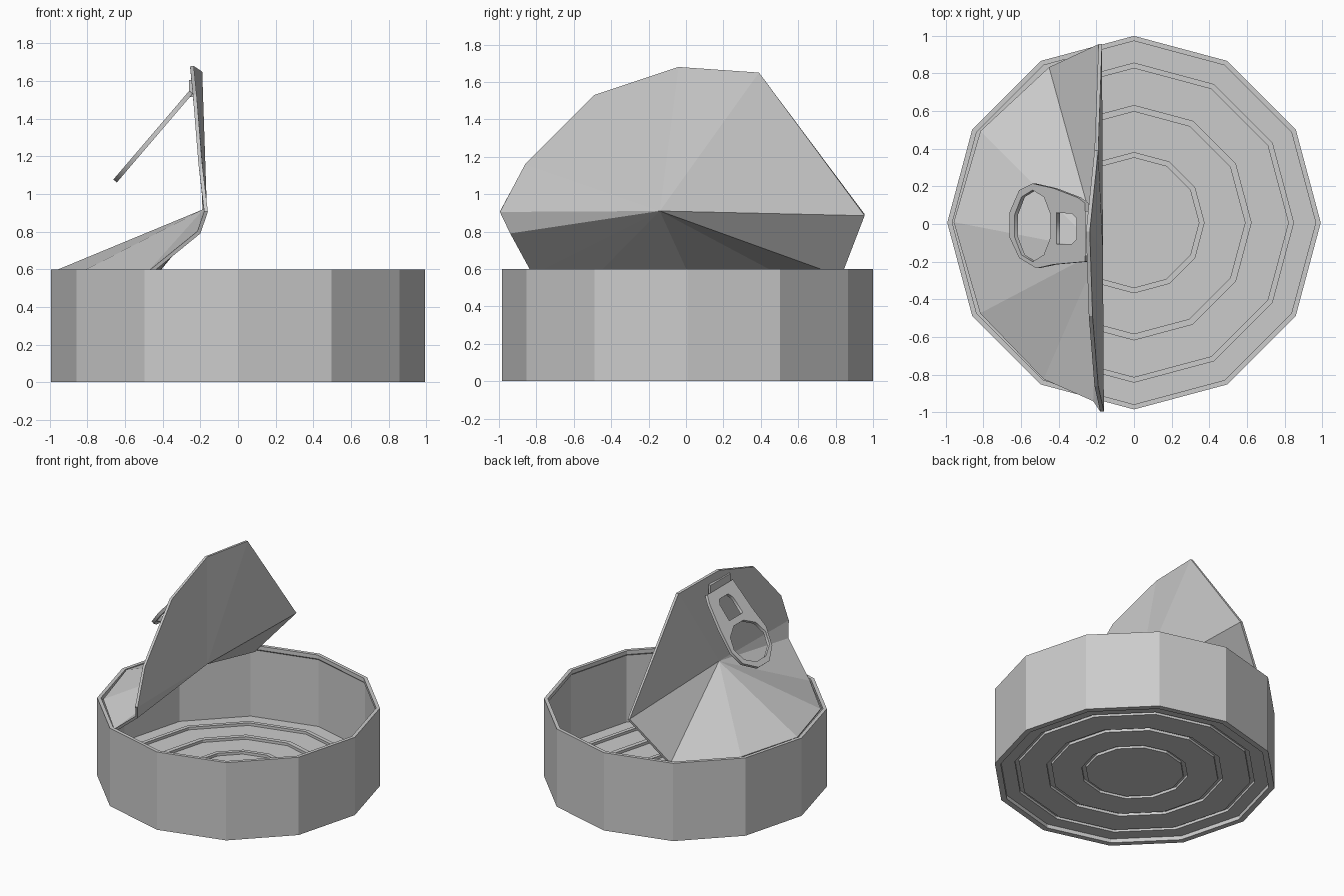
import bpy, bmesh, math
from mathutils import Matrix, Vector

cube = bpy.data.objects.get("Cube")
if cube:
    bpy.data.objects.remove(cube)

SIDES = 12
CENTRE_Y = 0.007

tin = bpy.data.materials.new("tin grey")
tin.use_nodes = True
tin.diffuse_color = (0.6, 0.6, 0.6, 1)
tin.node_tree.nodes["Principled BSDF"].inputs["Base Color"].default_value = tin.diffuse_color


def add_object(name, data):
    obj = bpy.data.objects.new(name, data)
    bpy.context.collection.objects.link(obj)
    data.materials.append(tin)
    return obj


def mesh_from_bmesh(name, bm):
    mesh = bpy.data.meshes.new(name)
    bm.to_mesh(mesh)
    bm.free()
    return add_object(name, mesh)


def ribbed_floor(z, rise):
    """Floor profile from the centre outwards, with raised ring ribs."""
    points = [(0, z)]
    for inner, outer in ((0.345, 0.375), (0.59, 0.625), (0.82, 0.85)):
        points += [(inner, z), (inner, z + rise), (outer, z + rise), (outer, z)]
    return points


# Can body: wall, rolled lip and ribbed floor turned from one profile
profile = ribbed_floor(0.03, 0.02) + [
    (0.95, 0.03), (0.95, 0), (0.992, 0), (0.992, 0.6),
    (0.965, 0.6), (0.965, 0.57), (0.975, 0.56), (0.975, 0.045),
] + ribbed_floor(0.045, 0.02)[::-1]
bm = bmesh.new()
verts = [bm.verts.new((r, 0, z)) for r, z in profile]
edges = [bm.edges.new(pair) for pair in zip(verts, verts[1:])]
bmesh.ops.spin(bm, geom=verts + edges, cent=(0, 0, 0), axis=(0, 0, 1),
               angle=math.tau, steps=SIDES, use_duplicate=False)
bmesh.ops.remove_doubles(bm, verts=bm.verts, dist=0.0005)
bmesh.ops.recalc_face_normals(bm, faces=bm.faces)
body = mesh_from_bmesh("can_body", bm)
body.location.y = CENTRE_Y

# Peeled lid: a fan around the bent middle, upper flap first, then hinge side
rim = [
    (-0.16, -0.995, 0.905), (-0.19, -0.86, 1.16), (-0.22, -0.49, 1.53),
    (-0.235, -0.04, 1.68), (-0.19, 0.39, 1.65), (-0.17, 0.955, 0.885),
    (-0.44, 0.83, 0.56), (-0.81, 0.49, 0.575), (-0.95, 0.01, 0.58),
    (-0.81, -0.47, 0.575), (-0.47, -0.82, 0.57), (-0.2, -0.94, 0.79),
]
bm = bmesh.new()
hub = bm.verts.new((-0.165, -0.14, 0.91))
ring = [bm.verts.new(p) for p in rim]
for i in range(SIDES):
    bm.faces.new((hub, ring[i], ring[(i + 1) % SIDES]))
lid = mesh_from_bmesh("peeled_lid", bm)
shell = lid.modifiers.new("sheet thickness", 'SOLIDIFY')
shell.thickness = 0.02
shell.offset = 1

# Pull tab: flat outline with two openings, extruded and hung from the lid
outline = [(0, -0.2), (0.26, -0.215), (0.4, -0.235), (0.54, -0.18), (0.62, -0.07),
           (0.62, 0.06), (0.54, 0.18), (0.43, 0.215), (0.26, 0.19), (0.06, 0.14), (0, 0.11)]
finger_hole = [(0.43 + 0.155 * math.cos(a), -0.01 + 0.19 * math.sin(a))
               for a in (math.tau * (i + 0.5) / 10 for i in range(10))]
small_hole = [(0.07, -0.08), (0.11, -0.105), (0.235, -0.105),
              (0.235, 0.06), (0.11, 0.055), (0.07, 0.03)]
curve = bpy.data.curves.new("tab_outline", 'CURVE')
curve.dimensions = '2D'
curve.fill_mode = 'BOTH'
curve.extrude = 0.012
for loop in (outline, finger_hole, small_hole):
    spline = curve.splines.new('POLY')
    spline.points.add(len(loop) - 1)
    for point, (u, v) in zip(spline.points, loop):
        point.co = (u, v, 0, 1)
    spline.use_cyclic_u = True
tab = add_object("pull_tab", curve)
along = Vector((-0.65, 0, -0.76)).normalized()
across = Vector((0, 1, 0))
frame = Matrix((along, across, along.cross(across))).transposed().to_4x4()
frame.translation = (-0.25, 0, 1.54)
tab.matrix_world = frame

# Small folded strip joining the tab to the lid
bm = bmesh.new()
bmesh.ops.create_cube(bm, size=1)
bmesh.ops.scale(bm, vec=(0.02, 0.24, 0.09), verts=bm.verts)
strip = mesh_from_bmesh("tab_mount", bm)
strip.location = (-0.25, -0.05, 1.56)
